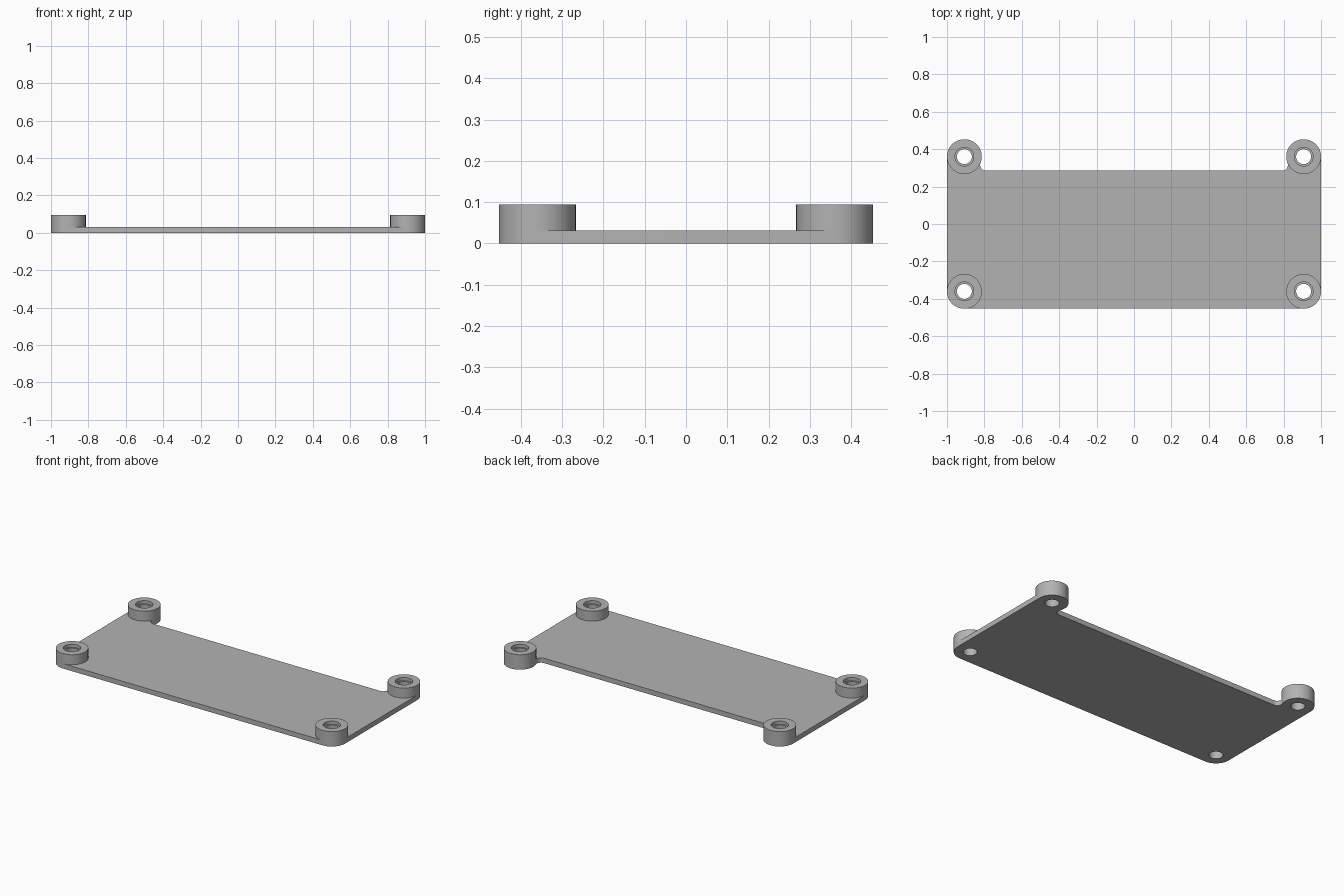
import bpy, bmesh
from math import sin, cos, pi, atan2, sqrt, radians

if "Cube" in bpy.data.objects:
    bpy.data.objects.remove(bpy.data.objects["Cube"], do_unlink=True)

BOSS_X, BOSS_Y, BOSS_R = 0.907, 0.36, 0.093
HOLE_R, RECESS_R = 0.04, 0.05
PLATE_TOP, BOSS_TOP, RECESS_Z = 0.031, 0.094, 0.074
BACK_EDGE, FILLET = 0.285, 0.03

grey = bpy.data.materials.new("plain grey")
grey.use_nodes = True
colour = (0.45, 0.45, 0.45, 1)
grey.diffuse_color = colour
grey.node_tree.nodes["Principled BSDF"].inputs["Base Color"].default_value = colour


def arc(cx, cy, r, start, end, steps):
    angles = [start + (end - start) * i / steps for i in range(steps + 1)]
    return [(cx + r * cos(a), cy + r * sin(a)) for a in angles]


def finish(bm, name):
    bmesh.ops.recalc_face_normals(bm, faces=bm.faces)
    mesh = bpy.data.meshes.new(name)
    bm.to_mesh(mesh)
    bm.free()
    mesh.materials.append(grey)
    obj = bpy.data.objects.new(name, mesh)
    bpy.context.collection.objects.link(obj)
    bpy.ops.object.select_all(action='DESELECT')
    obj.select_set(True)
    bpy.context.view_layer.objects.active = obj
    bpy.ops.object.shade_smooth_by_angle(angle=radians(30))
    return obj


# Half outline: round front corner, back lug, fillet into the back edge
fy = BACK_EDGE + FILLET
fx = BOSS_X - sqrt((BOSS_R + FILLET) ** 2 - (BOSS_Y - fy) ** 2)
lean = atan2(BOSS_Y - fy, BOSS_X - fx)
half = arc(BOSS_X, -BOSS_Y, BOSS_R, -pi / 2, 0, 16)
half += arc(BOSS_X, BOSS_Y, BOSS_R, 0, pi + lean, 36)
half += arc(fx, fy, FILLET, lean, -pi / 2, 12)[1:]
outline = half + [(-x, y) for x, y in reversed(half)]

# Base plate with four through holes
corners = [(sx, sy) for sx in (-1, 1) for sy in (-1, 1)]
loops = [outline] + [arc(sx * BOSS_X, sy * BOSS_Y, HOLE_R, 0, 2 * pi, 48)[:-1]
                     for sx, sy in corners]
bm = bmesh.new()
for loop in loops:
    verts = [bm.verts.new((x, y, 0)) for x, y in loop]
    for i, v in enumerate(verts):
        bm.edges.new((verts[i - 1], v))
bmesh.ops.triangle_fill(bm, edges=bm.edges[:], use_beauty=True, normal=(0, 0, 1))
top = bmesh.ops.extrude_face_region(bm, geom=bm.faces[:], use_keep_orig=True)
bmesh.ops.translate(bm, vec=(0, 0, PLATE_TOP),
                    verts=[g for g in top["geom"] if isinstance(g, bmesh.types.BMVert)])
finish(bm, "base_plate")

# Standoff bosses, each turned from one profile with a recessed mouth
profile = [(BOSS_R, PLATE_TOP), (BOSS_R, BOSS_TOP), (RECESS_R, BOSS_TOP),
           (RECESS_R, RECESS_Z), (HOLE_R, RECESS_Z), (HOLE_R, PLATE_TOP)]
for sx, sy in corners:
    bm = bmesh.new()
    verts = [bm.verts.new((r, 0, z)) for r, z in profile]
    edges = [bm.edges.new(pair) for pair in zip(verts, verts[1:])]
    bmesh.ops.spin(bm, geom=verts + edges, cent=(0, 0, 0), axis=(0, 0, 1),
                   angle=2 * pi, steps=64, use_merge=True)
    bmesh.ops.remove_doubles(bm, verts=bm.verts, dist=0.0001)
    name = ("back" if sy > 0 else "front") + ("_left" if sx > 0 else "_right") + "_boss"
    boss = finish(bm, name)
    boss.location = (sx * BOSS_X, sy * BOSS_Y, 0)
